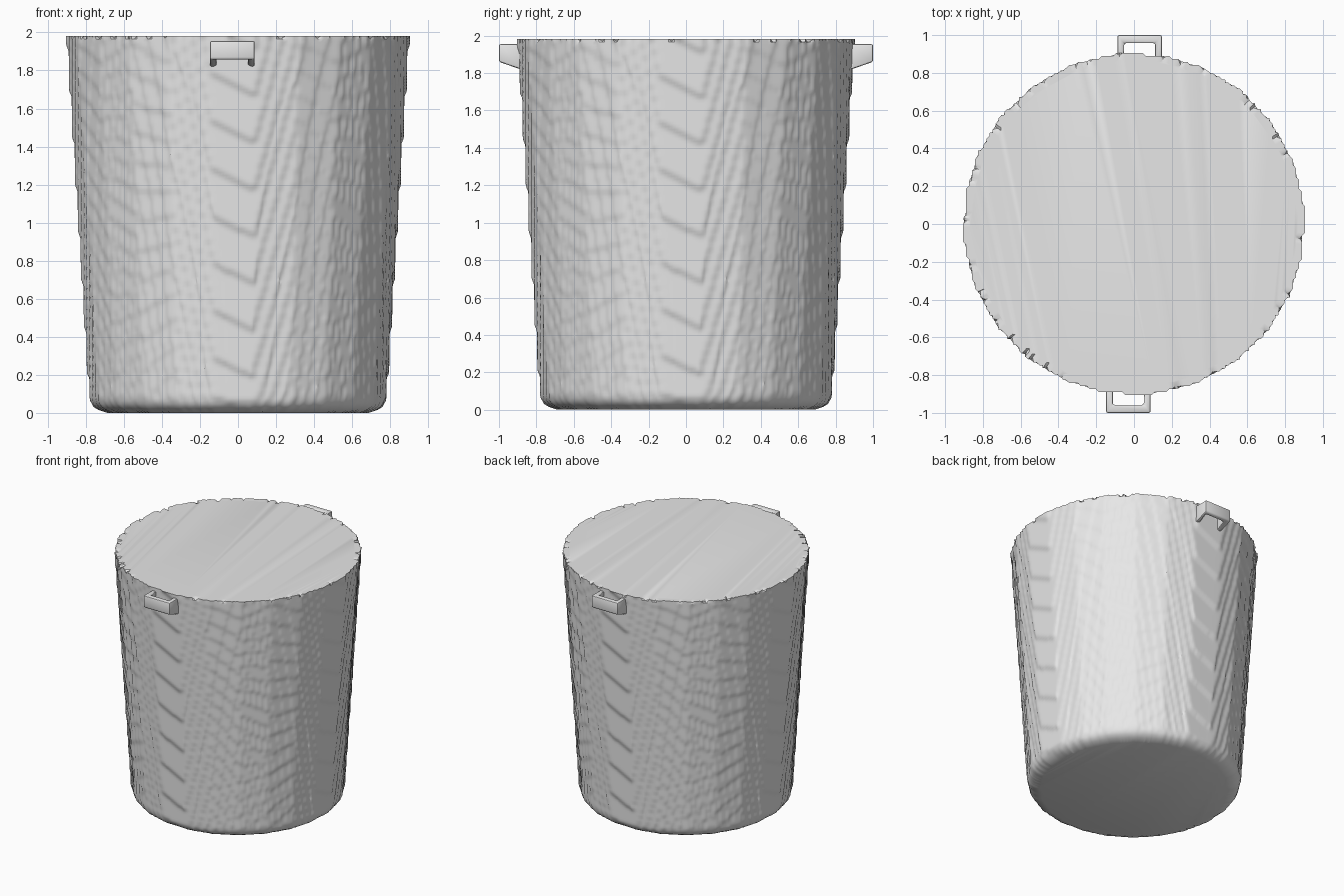
import bpy, bmesh, math, random
from mathutils import Matrix, Vector

random.seed(4)
if "Cube" in bpy.data.objects:
    bpy.data.objects.remove(bpy.data.objects["Cube"], do_unlink=True)

GREY = (0.8, 0.8, 0.8, 1.0)
mat = bpy.data.materials.new("light_grey")
mat.use_nodes = True
mat.diffuse_color = GREY
mat.node_tree.nodes["Principled BSDF"].inputs["Base Color"].default_value = GREY

CELL = 0.0156            # size of the stepped surface grain
RINGS, SEGS = 128, 360
SIDE = math.radians(15)  # the bucket is a 24-sided cone
TWIST = math.radians(5.7)
CORNER = 0.085           # rounding of the lower edge
HEIGHT = CELL * (RINGS - 1)


def finish(bm, name):
    bmesh.ops.recalc_face_normals(bm, faces=bm.faces[:])
    mesh = bpy.data.meshes.new(name)
    bm.to_mesh(mesh)
    bm.free()
    mesh.materials.append(mat)
    obj = bpy.data.objects.new(name, mesh)
    bpy.context.collection.objects.link(obj)
    bpy.ops.object.select_all(action='DESELECT')
    obj.select_set(True)
    bpy.context.view_layer.objects.active = obj
    bpy.ops.object.shade_smooth_by_angle(angle=math.radians(35))
    return obj


def wall_radius(angle, z):
    r = 0.78 + 0.0635 * z
    if z < CORNER:
        t = (CORNER - z) / CORNER
        r -= CORNER * (1 - math.sqrt(max(0, 1 - t * t)))
    return r * math.cos(SIDE / 2) / math.cos((angle - TWIST) % SIDE - SIDE / 2)


def snap(v):
    return v + 0.9 * (round(v / CELL) * CELL - v)


def bridge(bm, low, high):
    for i in range(SEGS):
        j = (i + 1) % SEGS
        bm.faces.new((low[i], low[j], high[j], high[i]))


# Bucket body: tapered faceted wall with a fine stepped grain
bm = bmesh.new()
angles = [math.tau * i / SEGS for i in range(SEGS)]
rings = []
for k in range(RINGS):
    z = k * CELL
    ring = []
    for a in angles:
        r = wall_radius(a, z)
        ring.append(bm.verts.new((snap(r * math.cos(a)), snap(r * math.sin(a)), z)))
    rings.append(ring)
for low, high in zip(rings, rings[1:]):
    bridge(bm, low, high)
inner_wall = [v for ring in rings[1:-1] for v in ring]
for _ in range(2):
    bmesh.ops.smooth_vert(bm, verts=inner_wall, factor=0.5,
                          use_axis_x=True, use_axis_y=True, use_axis_z=True)

# Closed top with a slightly chipped rim, and flat base
top = [bm.verts.new((v.co.x * 0.96, v.co.y * 0.96, HEIGHT)) for v in rings[-1]]
bridge(bm, rings[-1], top)
bm.faces.new(top)
bm.faces.new(rings[0][::-1])
for a, v in zip(angles, rings[-1]):
    if random.random() < 0.03 + 0.15 * math.sin(2 * a) ** 2:
        v.co.z -= 0.012
        v.co.xy *= 0.985
finish(bm, "bucket_body")


# Handles: U-shaped loops whose arms deepen where they meet the wall
def handle(name, turn):
    outer, inner = 0.118, 0.082
    half = [(outer, -0.87), (outer, -1.0), (inner, -0.87), (inner, -0.957)]
    a, b, c, d = half
    flip = lambda p: (-p[0], p[1])
    outline = [a, b, flip(b), flip(a), flip(c), flip(d), d, c]
    bm = bmesh.new()
    base = bm.faces.new([bm.verts.new((x, y, 1.86)) for x, y in outline])
    grown = bmesh.ops.extrude_face_region(bm, geom=[base])["geom"]
    for v in grown:
        if isinstance(v, bmesh.types.BMVert):
            v.co.z += 0.095
    for v in bm.verts:
        if v.co.y > -0.9 and v.co.z < 1.9:
            v.co.z -= 0.045
    bmesh.ops.recalc_face_normals(bm, faces=bm.faces[:])
    bmesh.ops.bevel(bm, geom=bm.edges[:], offset=0.01, segments=2,
                    profile=0.5, affect='EDGES')
    bmesh.ops.translate(bm, verts=bm.verts[:], vec=Vector((-0.03, 0, 0)))
    bmesh.ops.transform(bm, matrix=Matrix.Rotation(turn, 4, 'Z'), verts=bm.verts[:])
    finish(bm, name)


handle("front_handle", 0)
handle("back_handle", math.pi)
